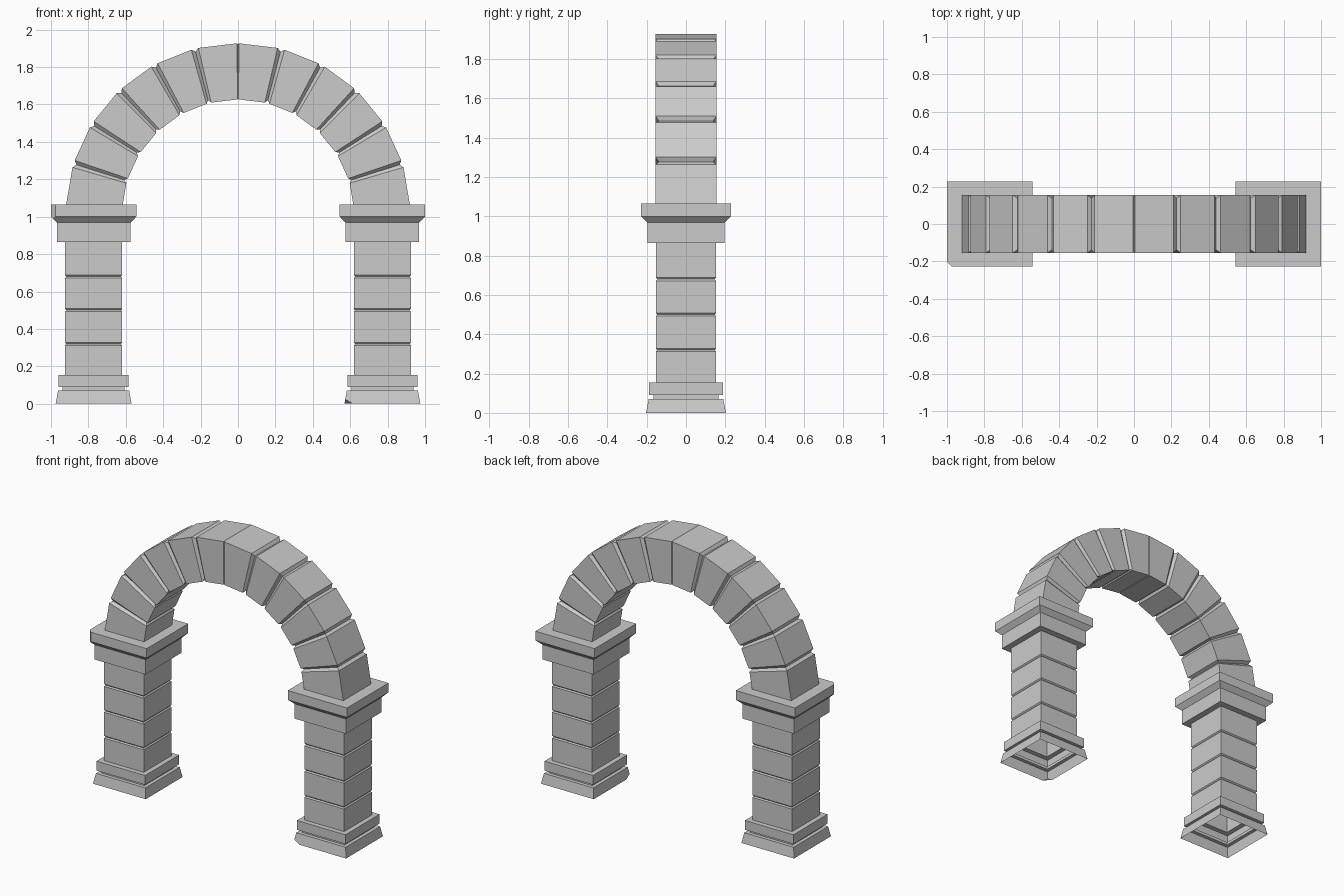
import bpy, bmesh
from math import sin, cos, radians
from mathutils import Vector

if "Cube" in bpy.data.objects:
    bpy.data.objects.remove(bpy.data.objects["Cube"], do_unlink=True)

stone = bpy.data.materials.new("grey_stone")
stone.use_nodes = True
stone.diffuse_color = (0.6, 0.6, 0.6, 1)
bsdf = stone.node_tree.nodes["Principled BSDF"]
bsdf.inputs["Base Color"].default_value = stone.diffuse_color
bsdf.inputs["Roughness"].default_value = 0.9


def skin(bm, rings):
    """Join successive four-cornered rings with quads."""
    loops = [[bm.verts.new(p) for p in ring] for ring in rings]
    for a, b in zip(loops, loops[1:]):
        for i in range(4):
            j = (i + 1) % 4
            bm.faces.new((a[i], a[j], b[j], b[i]))
    return loops


def finish(bm, name):
    bmesh.ops.recalc_face_normals(bm, faces=bm.faces)
    mesh = bpy.data.meshes.new(name)
    bm.to_mesh(mesh)
    bm.free()
    mesh.materials.append(stone)
    obj = bpy.data.objects.new(name, mesh)
    bpy.context.collection.objects.link(obj)
    return obj


def chip(bm, corner, normal, size):
    """Knock a corner off with a flat break."""
    n = Vector(normal).normalized()
    cut = bmesh.ops.bisect_plane(
        bm, geom=bm.verts[:] + bm.edges[:] + bm.faces[:],
        plane_co=Vector(corner) - n * size, plane_no=n, clear_outer=True)
    verts = [v for v in cut["geom_cut"] if isinstance(v, bmesh.types.BMVert)]
    if len(verts) > 2:
        bmesh.ops.contextual_create(bm, geom=verts)


# Column outline as (half width, height): plinth, neck, ring
SHAFT = 0.153
profile = [(0.203, 0), (0.19, 0.07), (0.165, 0.07), (0.165, 0.09),
           (0.187, 0.09), (0.187, 0.155), (SHAFT, 0.155)]
# Shaft with shallow joints between its stones
for z in (0.32, 0.5, 0.68):
    profile += [(SHAFT, z - 0.008), (SHAFT - 0.007, z), (SHAFT, z + 0.008)]
# Capital
profile += [(SHAFT, 0.865), (0.197, 0.865), (0.197, 0.968),
            (0.228, 1.0), (0.228, 1.065)]


def column(name, cx, corner, normal, size):
    bm = bmesh.new()
    rings = [[(-w, -w, z), (w, -w, z), (w, w, z), (-w, w, z)]
             for w, z in profile]
    bm.faces.new(skin(bm, rings)[-1])
    chip(bm, corner, normal, size)
    finish(bm, name).location.x = cx


column("right_column", -0.772, (-0.228, -0.228, 1.065), (-1, -1, 0), 0.018)
column("left_column", 0.772, (-0.203, -0.203, 0), (-1, -1, -1.5), 0.022)

# Arch of wedge stones, with a V joint between neighbours
CENTRE_Z, OUTER, INNER, DEPTH = 1.005, 0.922, 0.622, 0.154
START, STONES = 3, 12
STEP = (180 - 2 * START) / STONES


def arch_ring(angle, inset=0):
    a = radians(angle)
    corners = [(OUTER - inset, -1), (OUTER - inset, 1),
               (INNER + inset, 1), (INNER + inset, -1)]
    return [(r * cos(a), s * (DEPTH - inset), CENTRE_Z + r * sin(a))
            for r, s in corners]


rings = [arch_ring(START)]
for k in range(1, STONES):
    a = START + k * STEP
    half, inset = (0.3, 0.004) if k == STONES // 2 else (1.2, 0.016)
    rings += [arch_ring(a - half), arch_ring(a, inset), arch_ring(a + half)]
rings.append(arch_ring(180 - START))
bm = bmesh.new()
loops = skin(bm, rings)
bm.faces.new(loops[0])
bm.faces.new(loops[-1])
finish(bm, "arch")
